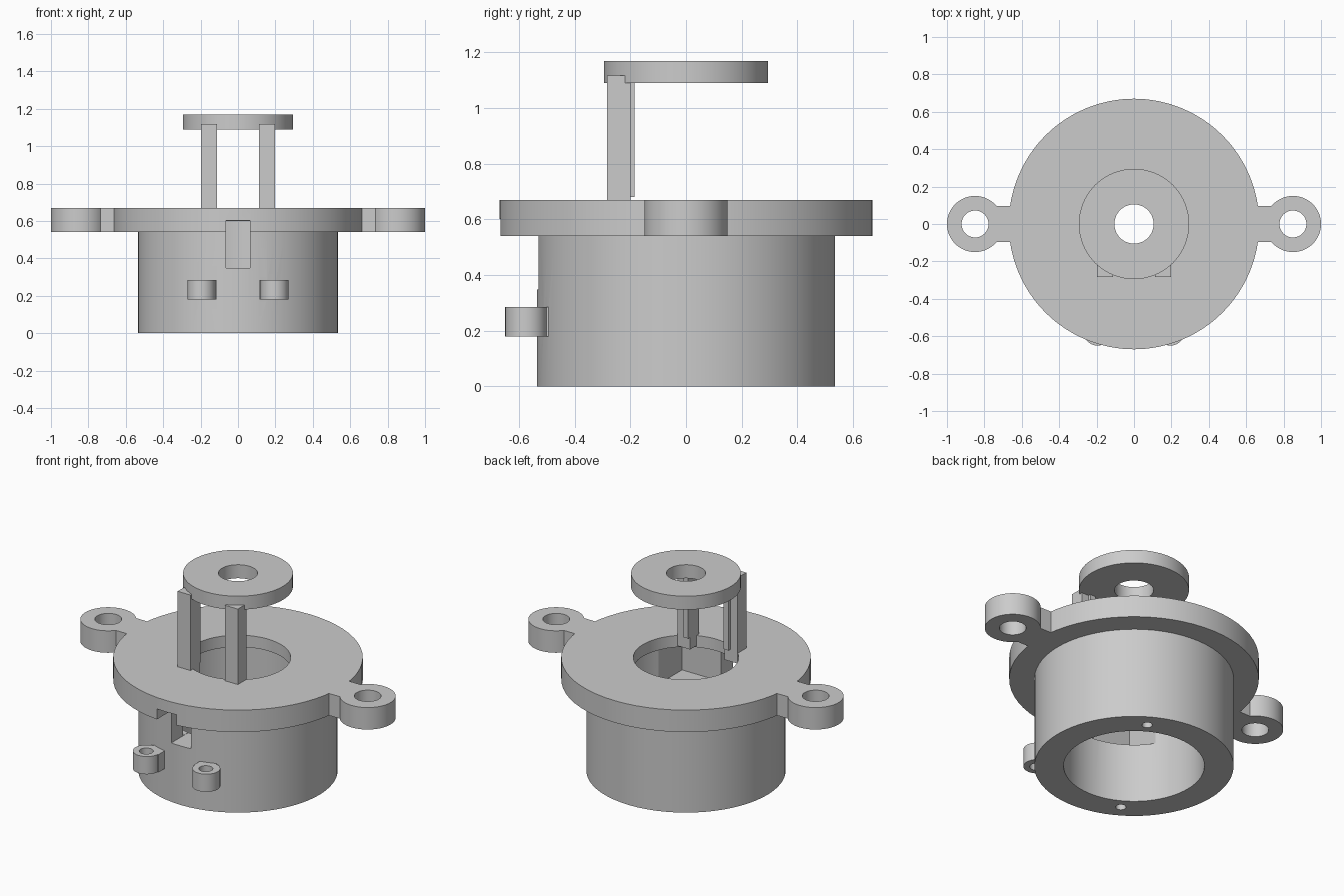
import bpy
from math import radians

if "Cube" in bpy.data.objects:
    bpy.data.objects.remove(bpy.data.objects["Cube"])


def cyl(name, r, z0, z1, x=0, y=0, sides=64):
    bpy.ops.mesh.primitive_cylinder_add(vertices=sides, radius=r, depth=z1 - z0,
                                        location=(x, y, (z0 + z1) / 2))
    ob = bpy.context.object
    ob.name = name
    return ob


def box(name, x0, x1, y0, y1, z0, z1):
    bpy.ops.mesh.primitive_cube_add(size=1, location=((x0 + x1) / 2, (y0 + y1) / 2, (z0 + z1) / 2))
    ob = bpy.context.object
    ob.name = name
    ob.scale = (abs(x1 - x0), abs(y1 - y0), abs(z1 - z0))
    bpy.ops.object.transform_apply(location=False, rotation=False, scale=True)
    return ob


def combine(target, tool, op='DIFFERENCE'):
    mod = target.modifiers.new(op.title(), 'BOOLEAN')
    mod.operation, mod.solver, mod.object = op, 'EXACT', tool
    bpy.context.view_layer.objects.active = target
    bpy.ops.object.modifier_apply(modifier=mod.name)
    bpy.data.objects.remove(tool)


def smooth(ob):
    bpy.ops.object.select_all(action='DESELECT')
    ob.select_set(True)
    bpy.context.view_layer.objects.active = ob
    bpy.ops.object.shade_smooth_by_angle(angle=radians(30))


# Barrel with flange and side mounting ears
body = cyl("housing", 0.535, 0, 0.58)
combine(body, cyl("flange", 0.67, 0.54, 0.67), 'UNION')
for s in (-1, 1):
    combine(body, box("neck", s * 0.6, s * 0.76, -0.095, 0.095, 0.54, 0.67), 'UNION')
    combine(body, cyl("ear", 0.15, 0.54, 0.67, s * 0.85), 'UNION')
    # Front clips for a cable tie or screw
    combine(body, box("clip_root", s * 0.115, s * 0.205, -0.58, -0.48, 0.18, 0.285), 'UNION')
    combine(body, cyl("clip_eye", 0.075, 0.18, 0.285, s * 0.195, -0.575, 32), 'UNION')

# Bore, top opening, inner pocket and front slot
combine(body, cyl("bore", 0.378, -0.1, 0.60))
combine(body, cyl("top_opening", 0.283, 0.5, 0.8))
combine(body, box("pocket", -0.32, 0.32, -0.42, -0.15, 0.35, 0.601))
combine(body, box("front_slot", -0.065, 0.065, -0.8, -0.3, 0.349, 0.602))

# Screw holes in ears, clips and bottom rim
for s in (-1, 1):
    combine(body, cyl("ear_hole", 0.072, 0.4, 0.8, s * 0.85, 0, 48))
    combine(body, cyl("clip_hole", 0.038, 0.1, 0.288, s * 0.195, -0.58, 24))
    combine(body, cyl("rim_hole", 0.028, -0.1, 0.2, s * 0.229, s * 0.383, 24))
smooth(body)

# Raised guide ring
ring = cyl("guide_ring", 0.295, 1.09, 1.17)
combine(ring, cyl("guide_hole", 0.105, 1.0, 1.3, sides=48))
smooth(ring)

# Two posts carrying the ring, each with a thin inner rib
for s, side in ((-1, "left"), (1, "right")):
    post = box(side + "_post", s * 0.113, s * 0.197, -0.283, -0.2, 0.61, 1.117)
    combine(post, box("rib", s * 0.115, s * 0.15, -0.22, -0.185, 0.68, 1.1), 'UNION')
